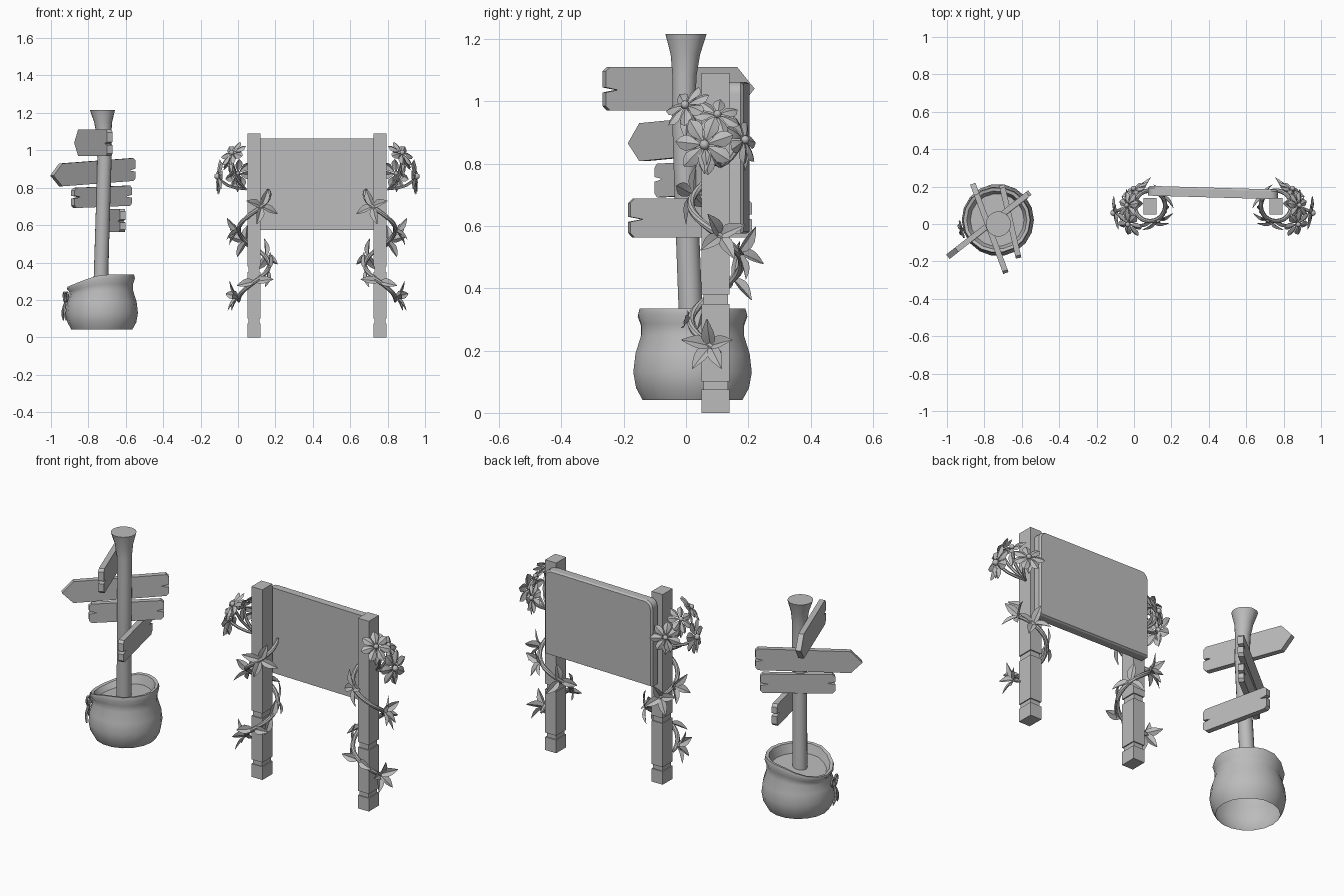
import bpy, bmesh, math
from mathutils import Vector, Matrix

if "Cube" in bpy.data.objects:
    bpy.data.objects.remove(bpy.data.objects["Cube"])

V = Vector
grey = bpy.data.materials.new("plain_grey")
grey.diffuse_color = (0.5, 0.5, 0.5, 1)
grey.use_nodes = True
grey.node_tree.nodes["Principled BSDF"].inputs["Base Color"].default_value = grey.diffuse_color
MID = 0.4225  # mirror plane between the two board posts


def finish(name, bm, smooth=True, angle=40, recalc=True):
    if recalc:
        bmesh.ops.recalc_face_normals(bm, faces=bm.faces[:])
    me = bpy.data.meshes.new(name)
    bm.to_mesh(me)
    bm.free()
    me.materials.append(grey)
    for p in me.polygons:
        p.use_smooth = smooth
    if smooth:
        me.set_sharp_from_angle(angle=math.radians(angle))
    ob = bpy.data.objects.new(name, me)
    bpy.context.collection.objects.link(ob)
    return ob


def finish_pair(name, bm, **kw):
    other = bm.copy()
    m = Matrix.Translation((2 * MID, 0, 0)) @ Matrix.Scale(-1, 4, (1, 0, 0))
    bmesh.ops.transform(other, matrix=m, verts=other.verts[:])
    bmesh.ops.reverse_faces(other, faces=other.faces[:])
    finish("left_" + name, bm, **kw)
    finish("right_" + name, other, **kw)


def loft(bm, rings, cap_start=True, cap_end=True):
    vs = [[bm.verts.new(p) for p in r] for r in rings]
    n = len(vs[0])
    for a, b in zip(vs, vs[1:]):
        for i in range(n):
            bm.faces.new((a[i], a[(i + 1) % n], b[(i + 1) % n], b[i]))
    if cap_start:
        bm.faces.new(vs[0][::-1])
    if cap_end:
        bm.faces.new(vs[-1])


def tube(bm, pts, radius, sides, ref):
    rings = []
    for i, p in enumerate(pts):
        t = (pts[min(i + 1, len(pts) - 1)] - pts[max(i - 1, 0)]).normalized()
        a = t.cross(V(ref)).normalized()
        b = t.cross(a)
        r = radius * (0.5 if i in (0, len(pts) - 1) else 1)
        rings.append([p + r * (a * math.cos(k * math.tau / sides) + b * math.sin(k * math.tau / sides))
                      for k in range(sides)])
    loft(bm, rings)


def box(bm, lo, hi):
    loft(bm, [[(lo[0], lo[1], z), (hi[0], lo[1], z), (hi[0], hi[1], z), (lo[0], hi[1], z)] for z in (lo[2], hi[2])])


def blade(bm, base, d, up, length, width, blunt, fold, droop):
    """Folded leaf or petal; a higher blunt value widens it towards the tip."""
    d = d.normalized()
    s = d.cross(up).normalized()
    n = s.cross(d)
    prev = None
    for k in range(6):
        t = k / 5
        w = width * (0.03 + 0.5 * math.sin(math.pi * t ** blunt))
        c = base + d * length * t - n * length * droop * t * t
        e = n * w * fold
        row = [bm.verts.new(p) for p in (c + s * w + e, c, c - s * w + e)]
        if prev:
            for j in (0, 1):
                bm.faces.new((prev[j], prev[j + 1], row[j + 1], row[j]))
        prev = row


# Leaning pole with flared top
bm = bmesh.new()
path = [(-0.735, 0.018, 0.24, .039), (-0.723, 0.002, 0.65, .038), (-0.714, -0.007, 0.95, .038),
        (-0.717, -0.005, 1.08, .039), (-0.721, -0.002, 1.15, .048), (-0.725, 0.0, 1.215, .067)]
loft(bm, [[(x + r * math.cos(k * math.tau / 18), y + r * math.sin(k * math.tau / 18), z) for k in range(18)]
          for x, y, z, r in path])
finish("signpost_pole", bm)

# Sack-like pot with a rim that sags to the left, open underneath
bm = bmesh.new()
profile = [(.163, .042), (.184, .08), (.193, .13), (.186, .19), (.167, .25), (.167, .285),
           (.177, .315), (.172, .335), (.155, .332), (.14, .28)]
rings = []
for r, z in profile:
    ring = []
    for k in range(18):
        a = k * math.tau / 18
        left = max(0, -math.cos(a))
        w = max(0, (z - 0.2) / 0.135)
        rr = r + 0.012 * w * left
        ring.append((-0.728 + rr * math.cos(a), 0.021 + rr * math.sin(a), z - 0.065 * w * left ** 1.3))
    rings.append(ring)
loft(bm, rings, cap_start=False)
finish("pot", bm, angle=50, recalc=False)

# Small cord bow on the pot
bm = bmesh.new()
out = V((-0.97, -0.25, 0))
side = V((0.25, -0.97, 0))
up = V((0, 0, 1))
knot = V((-0.728, 0.021, 0.2)) + out * 0.195
for s in (-1, 1):
    loop = []
    for k in range(13):
        a = k * math.tau / 12
        u, v = 0.026 * (1 - math.cos(a)), 0.02 * math.sin(a)
        loop.append(knot + side * s * (u * 0.8 - v * 0.4) + up * (u * 0.6 + v) + out * 0.004)
    tube(bm, loop, 0.006, 6, out)
    tail = [knot + side * s * 0.03 * t + out * 0.016 * math.sin(2.6 * t) - up * 0.11 * t
            for t in (0, .25, .5, .75, 1)]
    tube(bm, tail, 0.007, 6, out)
bmesh.ops.create_icosphere(bm, subdivisions=1, radius=0.013, matrix=Matrix.Translation(knot + out * 0.004))
finish("pot_bow", bm)


# Plank signs: middle of each end, plank height, arrow tip at the start
def sign(name, a, b, h, arrow):
    a, b = V(a), V(b)
    d = b - a
    L = d.length
    d.normalize()
    n = V((-d.y, d.x, 0)).normalized()
    c, q = 0.014, h / 2
    # Chamfered end with a small crack; the same end turned round makes the other
    end = [(0, -q + c), (c, -q)], [(c, q), (0, q - c), (0, .012), (.042, .004), (0, -.004)]
    end = end[1] + end[0]
    far = [(L - u, -w) for u, w in end]
    start = [(0.06, q), (0, 0), (0.06, -q)] if arrow else end
    shape = [a + d * u + up * w for u, w in far + start][::-1]
    bm = bmesh.new()
    loft(bm, [[p + n * t for p in shape] for t in (-0.015, 0.015)])
    finish(name, bm, smooth=False)


sign("sign_top", (-0.862, 0.215, 1.04), (-0.685, -0.262, 1.04), 0.14, True)
sign("sign_arrow", (-0.995, -0.175, 0.865), (-0.557, 0.168, 0.898), 0.122, True)
sign("sign_middle", (-0.883, -0.09, 0.745), (-0.575, 0.15, 0.758), 0.108, False)
sign("sign_low", (-0.706, 0.208, 0.625), (-0.617, -0.182, 0.625), 0.125, False)

# Square posts with carved grooves
bm = bmesh.new()
levels = (0, .075, .1, .35, .38, 1.09)
for i in range(5):
    g = 0.006 * (i % 2)
    box(bm, (0.05 + g, 0.05 + g, levels[i]), (0.12 - g, 0.14 - g, levels[i + 1]))
finish_pair("board_post", bm, smooth=False)

# Board panel with rounded top corners, slightly skewed
bm = bmesh.new()
R = 0.04
outline = [(0.075, 0.575), (0.77, 0.575)]
for cx, a0 in ((0.77 - R, 0), (0.075 + R, 90)):
    for k in range(6):
        a = math.radians(a0 + k * 18)
        outline.append((cx + R * math.cos(a), 1.062 - R + R * math.sin(a)))
rings = []
for y, f in ((0.142, 1), (0.184, 1), (0.194, 0.976)):
    rings.append([(MID + (x - MID) * f, y + (MID - x) * 0.028, 0.82 + (z - 0.82) * f) for x, z in outline])
loft(bm, rings)
finish("notice_board", bm, angle=30)


# Vine winding down each post
def vine_at(t):
    a = math.radians(25 - 575 * t)
    radial = V((math.cos(a), math.sin(a), 0))
    return V((0.085, 0.097, 0.79 - 0.6 * t)) + radial * 0.082, radial


# Flowers: centre, facing, radius
flowers = [((-.03, .0, .985), (-.55, -.5, .6), .07), ((-.105, .06, .86), (-1, -.15, .05), .082),
           ((-.035, .10, .955), (-.7, .15, .65), .065), ((.0, .185, .875), (-.45, .75, .25), .07)]
bm = bmesh.new()
tube(bm, [vine_at(k / 40)[0] for k in range(41)], 0.012, 8, up)
root = V((0.045, 0.11, 0.79))
for tip, _, _ in flowers:  # stems that carry the flowers
    pts = [root.lerp(V(tip), k / 4) - V((0.025, 0, 0.012)) * math.sin(math.pi * k / 4) for k in range(5)]
    tube(bm, pts, 0.008, 6, (0.1, 1, 0.2))
finish_pair("vine", bm)

# Leaf clusters fanned round points on the vine: place, count, first angle, outward lean
bm = bmesh.new()
for t, count, first, lean in ((.15, 4, 70, .25), (.37, 4, 60, .9), (.46, 4, 20, .7), (.6, 3, 80, .2),
                              (.71, 2, 250, .1), (.82, 2, 190, .3), (.96, 5, 90, .8)):
    base, radial = vine_at(t)
    tangent = up.cross(radial)
    for k in range(count):
        a = math.radians(first + 360 * k / count)
        d = radial * lean + tangent * math.cos(a) + up * math.sin(a)
        blade(bm, base, d, radial + up * 0.4, 0.1, 0.043, 0.85, 0.5, 0.15)
for c, n, r in flowers:  # one leaf hanging below each flower
    blade(bm, V(c) - V(n) * 0.02, V((n[0] * 0.4, n[1] * 0.4, -0.9)), V(n) + up * 0.3, 0.095, 0.04, 0.85, 0.5, 0.15)
finish_pair("leaves", bm, recalc=False)

# Seven-petalled flowers
bm = bmesh.new()
for c, n, r in flowers:
    c, n = V(c), V(n).normalized()
    a = n.orthogonal().normalized()
    b = n.cross(a)
    for k in range(7):
        t = k * math.tau / 7
        d = a * math.cos(t) + b * math.sin(t)
        blade(bm, c + d * 0.008, d + n * 0.3, n, r, r * 0.6, 1.4, -0.5, 0.4)
    bmesh.ops.create_icosphere(bm, subdivisions=2, radius=r * 0.2, matrix=Matrix.Translation(c + n * 0.006))
finish_pair("flowers", bm, recalc=False)
